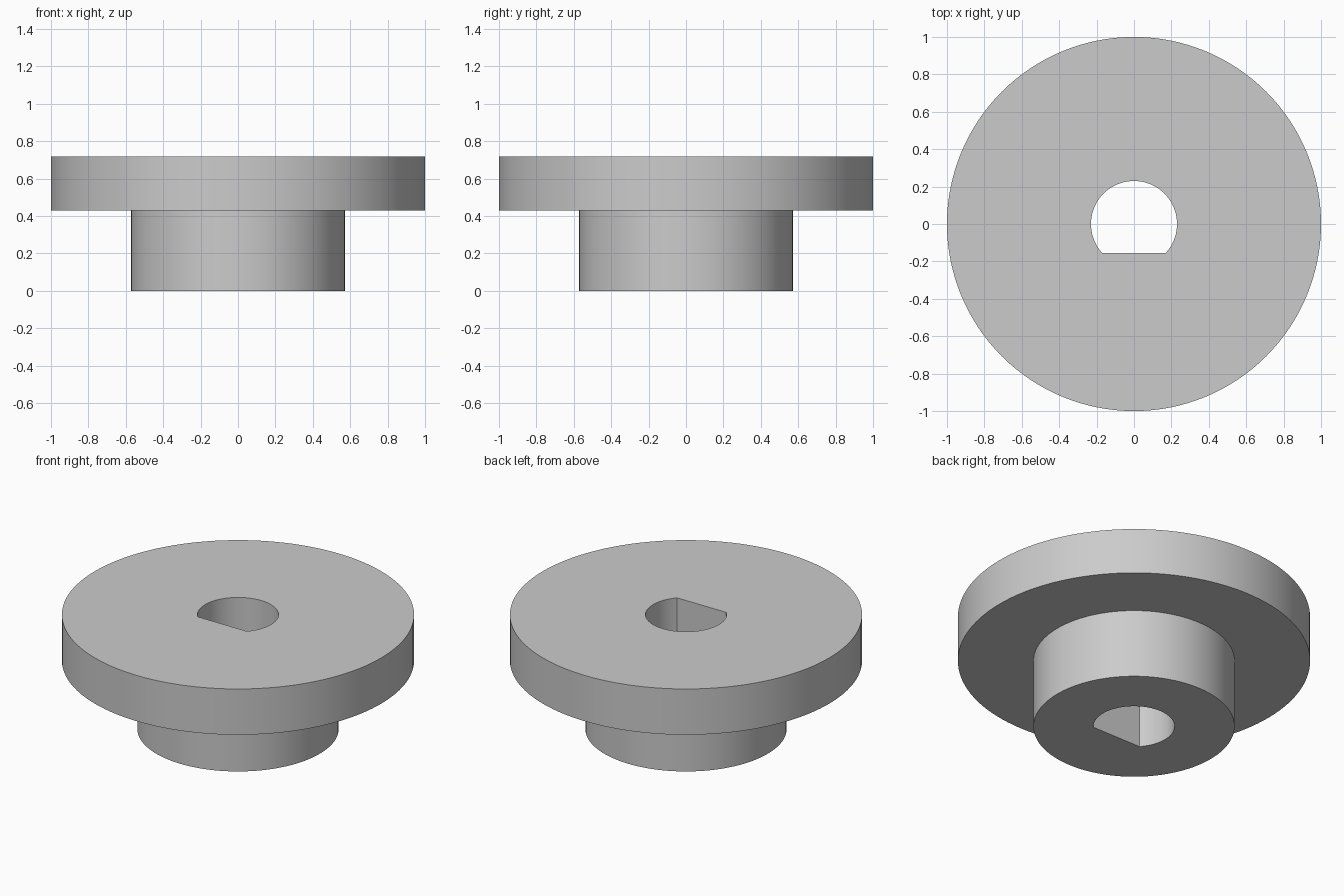
import bpy, bmesh, math

if "Cube" in bpy.data.objects:
    bpy.data.objects.remove(bpy.data.objects["Cube"])

HUB_R, FLANGE_R = 0.571, 1.0
FLANGE_Z, TOP_Z = 0.43, 0.717
BORE_R, FLAT_Y = 0.23, 0.155
STEPS = 128

# Evenly spaced angles plus the two exact corners of the bore flat
half = math.acos(FLAT_Y / BORE_R)
corners = [1.5 * math.pi - half, 1.5 * math.pi + half]
angles = [2 * math.pi * i / STEPS for i in range(STEPS)]
angles = [a for a in angles if min(abs(a - c) for c in corners) > 0.012]
angles = sorted(angles + corners)


def bore_radius(a):
    s = -math.sin(a)
    return min(BORE_R, FLAT_Y / s) if s > 0 else BORE_R


# Closed section swept around the axis: bore, hub, flange
bm = bmesh.new()
rings = []
for a in angles:
    b = bore_radius(a)
    section = [(b, 0), (HUB_R, 0), (HUB_R, FLANGE_Z),
               (FLANGE_R, FLANGE_Z), (FLANGE_R, TOP_Z), (b, TOP_Z)]
    rings.append([bm.verts.new((r * math.cos(a), r * math.sin(a), z))
                  for r, z in section])
for i, ring in enumerate(rings):
    nxt = rings[(i + 1) % len(rings)]
    for j in range(6):
        k = (j + 1) % 6
        bm.faces.new((ring[j], nxt[j], nxt[k], ring[k]))
bmesh.ops.recalc_face_normals(bm, faces=bm.faces[:])

mesh = bpy.data.meshes.new("flanged_hub")
bm.to_mesh(mesh)
bm.free()
hub = bpy.data.objects.new("flanged_hub", mesh)
bpy.context.collection.objects.link(hub)

# Smooth walls with crisp rims
bpy.context.view_layer.objects.active = hub
hub.select_set(True)
bpy.ops.object.shade_smooth_by_angle(angle=math.radians(30))
